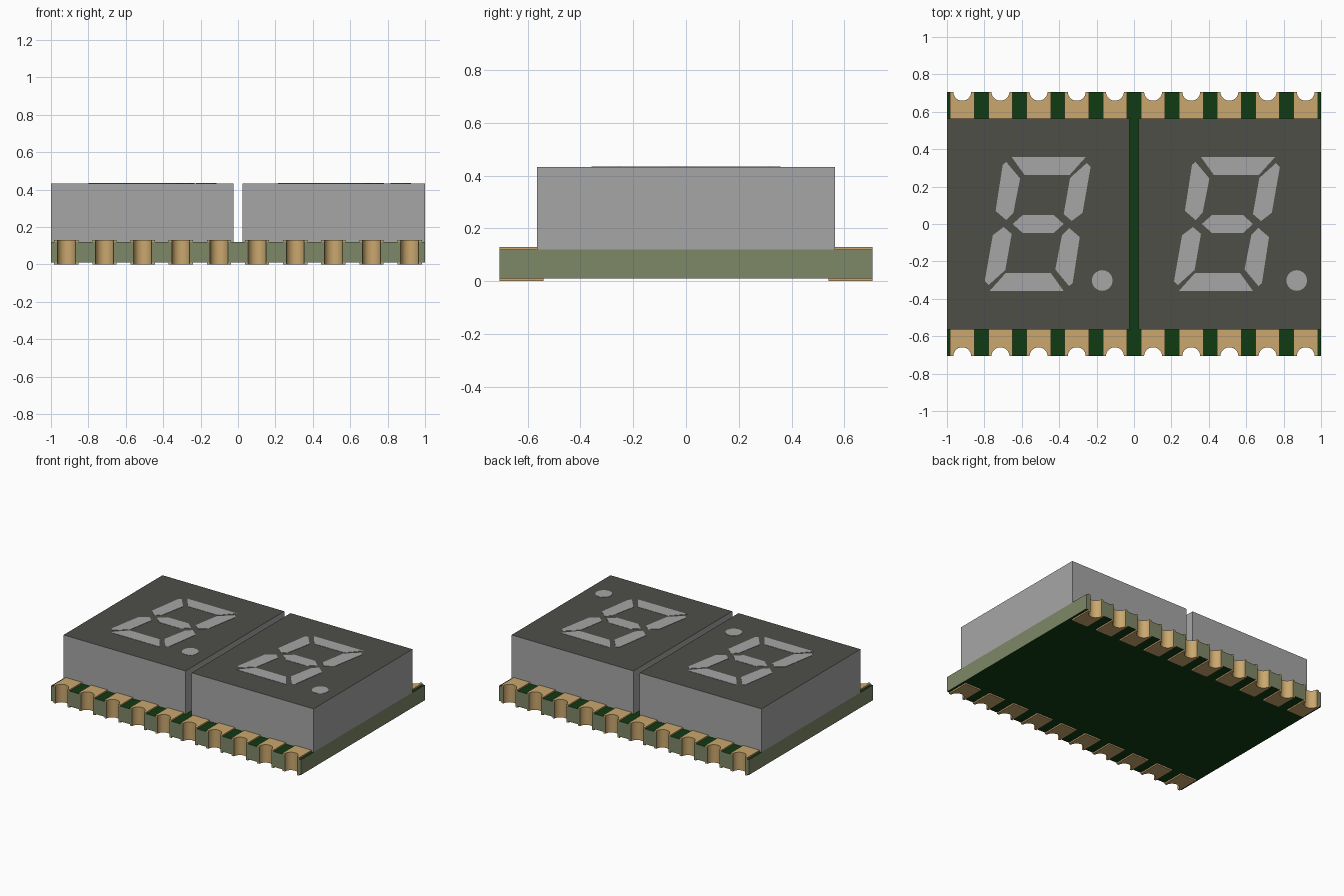
import bpy, bmesh, math

if "Cube" in bpy.data.objects:
    bpy.data.objects.remove(bpy.data.objects["Cube"])

# Overall dimensions
HX, HY = 1.0, 0.707               # board half size
Z0, Z1, ZP, ZT = 0.01, 0.12, 0.13, 0.435  # board bottom, board top, pad top, body top
PITCH, R, PAD_W, PAD_IN = 0.204, 0.048, 0.13, 0.54
COLS = [(i - 4.5) * PITCH for i in range(10)]


def material(name, rgb):
    m = bpy.data.materials.new(name)
    m.diffuse_color = (*rgb, 1.0)
    m.use_nodes = True
    m.node_tree.nodes["Principled BSDF"].inputs["Base Color"].default_value = m.diffuse_color
    return m


GOLD = material("gold plating", (0.59, 0.39, 0.156))
MASK = material("dark green mask", (0.005, 0.043, 0.006))
CORE = material("olive board core", (0.208, 0.241, 0.136))
GREY = material("grey plastic", (0.383, 0.383, 0.383))
DARK = material("dark face", (0.077, 0.077, 0.066))


def prism(name, outline, z0, z1, mats, rule=None, smooth=False):
    """Extrude a flat outline between two heights; rule(face) picks the material."""
    bm = bmesh.new()
    face = bm.faces.new([bm.verts.new((x, y, z0)) for x, y in outline])
    top = bmesh.ops.extrude_face_region(bm, geom=[face])
    bmesh.ops.translate(bm, vec=(0, 0, z1 - z0),
                        verts=[g for g in top["geom"] if isinstance(g, bmesh.types.BMVert)])
    bmesh.ops.recalc_face_normals(bm, faces=bm.faces)
    bm.normal_update()
    if rule:
        for f in bm.faces:
            f.material_index = rule(f)
    mesh = bpy.data.meshes.new(name)
    bm.to_mesh(mesh)
    bm.free()
    for m in mats:
        mesh.materials.append(m)
    ob = bpy.data.objects.new(name, mesh)
    bpy.context.collection.objects.link(ob)
    if smooth:
        bpy.ops.object.select_all(action='DESELECT')
        ob.select_set(True)
        bpy.context.view_layer.objects.active = ob
        bpy.ops.object.shade_smooth_by_angle(angle=math.radians(30))
    return ob


def notch(cx, n=14):
    """Half-round notch in the front edge, left to right."""
    return [(cx - R * math.cos(math.pi * i / n), -HY + R * math.sin(math.pi * i / n))
            for i in range(n + 1)]


def turned(points):
    return [(-x, -y) for x, y in points]


# Circuit board with half-round notches along both long edges
front_edge = [(-HX, -HY)] + [p for cx in COLS for p in notch(cx)] + [(HX, -HY)]


def board_rule(f):
    if abs(f.normal.z) > 0.5:
        return 0
    c = f.calc_center_median()
    return 2 if abs(c.y) < HY - 0.0005 and abs(c.x) < HX - 0.005 else 1


prism("circuit_board", front_edge + turned(front_edge), Z0, Z1,
      [MASK, CORE, GOLD], board_rule, smooth=True)

# Solder pads above and below the board on both edges
for cx in COLS:
    a, b = cx - PAD_W / 2, cx + PAD_W / 2
    pad = [(a, -HY)] + notch(cx) + [(b, -HY), (b, -PAD_IN), (a, -PAD_IN)]
    for edge, outline in (("front", pad), ("back", turned(pad))):
        prism(f"{edge}_upper_pad", outline, Z1, ZP, [GOLD], smooth=True)
        prism(f"{edge}_lower_pad", outline, 0, Z0, [GOLD], smooth=True)

# Two display housings with dark top faces
PLATE = 0.002
for side, x0, x1 in (("left", -HX, -0.025), ("right", 0.025, HX)):
    prism(f"{side}_housing", [(x0, -0.565), (x1, -0.565), (x1, 0.565), (x0, 0.565)],
          Z1, ZT - PLATE, [GREY, DARK], lambda f: int(f.normal.z > 0.5))

# Slanted segments, given relative to the digit centre; half of them are turned copies
TOP = [(-0.139, 0.358), (0.257, 0.358), (0.171, 0.262), (-0.07, 0.262)]
UPPER_LEFT = [(-0.168, 0.332), (-0.094, 0.243), (-0.13, 0.06),
              (-0.168, 0.021), (-0.225, 0.07), (-0.187, 0.316)]
UPPER_RIGHT = [(0.262, 0.326), (0.283, 0.305), (0.24, 0.06),
               (0.182, 0.016), (0.139, 0.053), (0.173, 0.246)]
MIDDLE = [(-0.134, 0), (-0.08, 0.048), (0.086, 0.048),
          (0.139, 0), (0.086, -0.048), (-0.08, -0.048)]
SEGMENTS = {
    "top_segment": TOP, "bottom_segment": turned(TOP),
    "upper_left_segment": UPPER_LEFT, "lower_right_segment": turned(UPPER_LEFT),
    "upper_right_segment": UPPER_RIGHT, "lower_left_segment": turned(UPPER_RIGHT),
    "middle_segment": MIDDLE,
}
for side, cx, dot_x in (("left", -0.515, -0.17), ("right", 0.497, 0.87)):
    for name, pts in SEGMENTS.items():
        prism(f"{side}_{name}", [(x + cx, y) for x, y in pts], ZT - PLATE, ZT, [GREY])
    # Decimal point
    dot = [(dot_x + 0.055 * math.cos(math.tau * i / 32),
            -0.302 + 0.055 * math.sin(math.tau * i / 32)) for i in range(32)]
    prism(f"{side}_decimal_point", dot, ZT - PLATE, ZT, [GREY])
